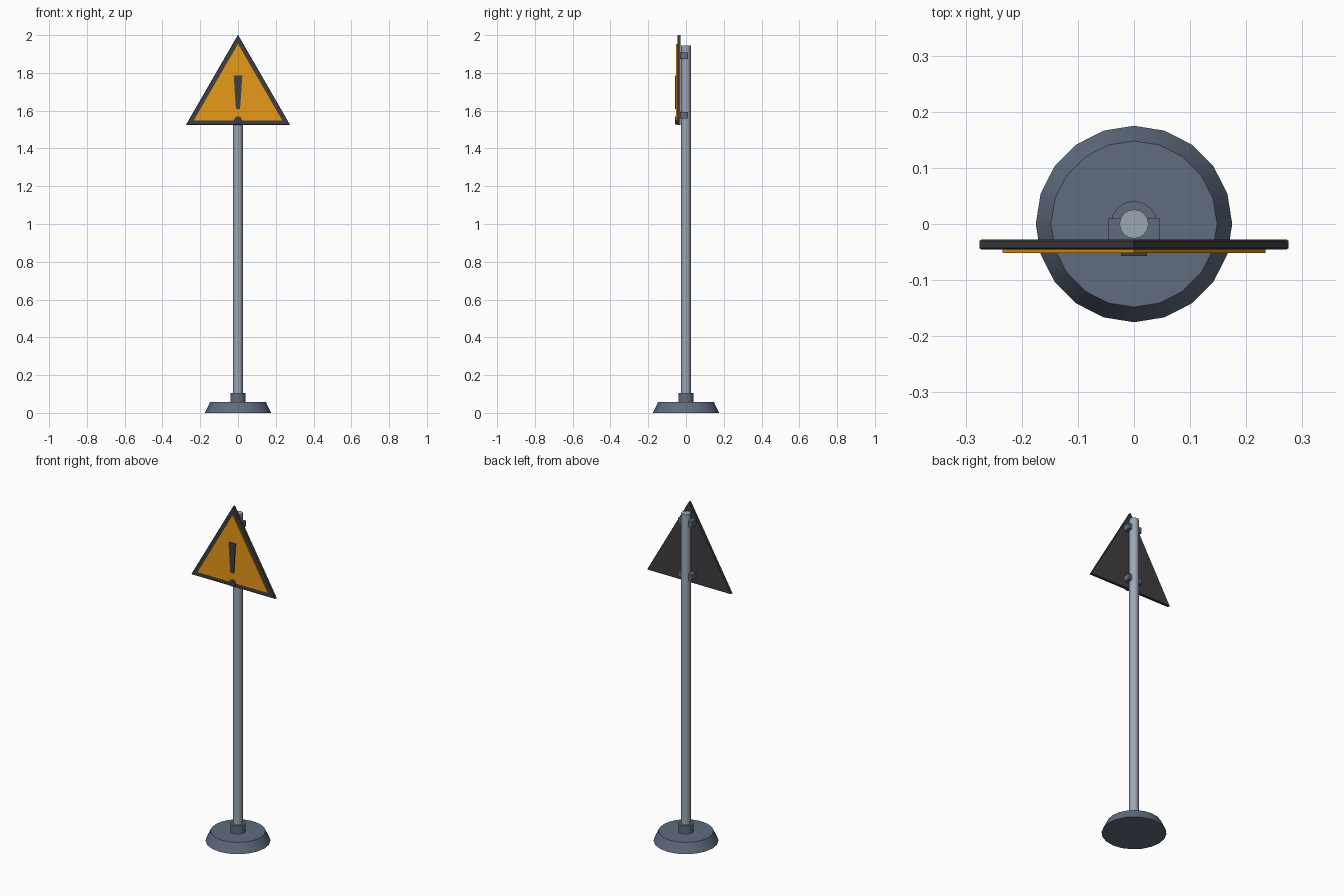
import bpy, bmesh, math
from mathutils import Matrix, Vector

if "Cube" in bpy.data.objects:
    bpy.data.objects.remove(bpy.data.objects["Cube"])


def material(name, color):
    m = bpy.data.materials.new(name)
    m.diffuse_color = (*color, 1)
    m.use_nodes = True
    m.node_tree.nodes["Principled BSDF"].inputs["Base Color"].default_value = m.diffuse_color
    return m


STEEL = material("pole_steel", (0.33, 0.39, 0.46))
SLATE = material("slate_metal", (0.115, 0.15, 0.21))
DARK = material("dark_border", (0.05, 0.05, 0.055))
AMBER = material("amber_panel", (0.8, 0.32, 0.01))


def finish(bm, name, mat, smooth=False):
    bmesh.ops.recalc_face_normals(bm, faces=bm.faces)
    me = bpy.data.meshes.new(name)
    bm.to_mesh(me)
    bm.free()
    me.materials.append(mat)
    ob = bpy.data.objects.new(name, me)
    bpy.context.collection.objects.link(ob)
    if smooth:
        bpy.ops.object.select_all(action='DESELECT')
        ob.select_set(True)
        bpy.context.view_layer.objects.active = ob
        bpy.ops.object.shade_smooth_by_angle(angle=math.radians(30))
    return ob


def cylinder(name, r1, r2, z0, z1, sides, mat):
    bm = bmesh.new()
    bmesh.ops.create_cone(bm, cap_ends=True, segments=sides, radius1=r1, radius2=r2,
                          depth=z1 - z0, matrix=Matrix.Translation((0, 0, (z0 + z1) / 2)))
    return finish(bm, name, mat, True)


def plate(name, outline, y_back, y_front, mat, bevel=0):
    """Extrude an x-z outline towards the front."""
    bm = bmesh.new()
    face = bm.faces.new([bm.verts.new((x, y_back, z)) for x, z in outline])
    ext = bmesh.ops.extrude_face_region(bm, geom=[face])
    for v in ext["geom"]:
        if isinstance(v, bmesh.types.BMVert):
            v.co.y = y_front
    if bevel:
        bmesh.ops.bevel(bm, geom=bm.edges[:], offset=bevel, segments=1, affect='EDGES')
    return finish(bm, name, mat)


def ring(radius, sides, cz):
    """Regular polygon with one corner pointing up."""
    return [(radius * math.sin(2 * math.pi * i / sides),
             cz + radius * math.cos(2 * math.pi * i / sides)) for i in range(sides)]


# Foot, collar and pole
cylinder("base", 0.175, 0.148, 0, 0.057, 20, SLATE)
cylinder("collar", 0.041, 0.041, 0.05, 0.105, 16, SLATE)
cylinder("pole", 0.026, 0.026, 0.02, 1.945, 16, STEEL)

# Triangular sign: dark backing and amber face
CZ = 1.683
plate("sign_backing", ring(0.319, 3, CZ), -0.028, -0.045, DARK, 0.002)
plate("sign_panel", ring(0.271, 3, CZ), -0.044, -0.052, AMBER)

# Warning mark: tapered stroke and dot
plate("mark_stroke", [(-0.023, 1.787), (0.023, 1.787), (0.011, 1.61), (-0.011, 1.61)],
      -0.045, -0.057, DARK)
plate("mark_dot", ring(0.021, 12, 1.549), -0.045, -0.057, DARK)

# Clamps holding the sign to the pole
for label, z in (("lower", 1.575), ("upper", 1.89)):
    plate(label + "_clamp",
          [(-0.045, z - 0.017), (0.045, z - 0.017), (0.045, z + 0.017), (-0.045, z + 0.017)],
          0.01, -0.03, SLATE)
